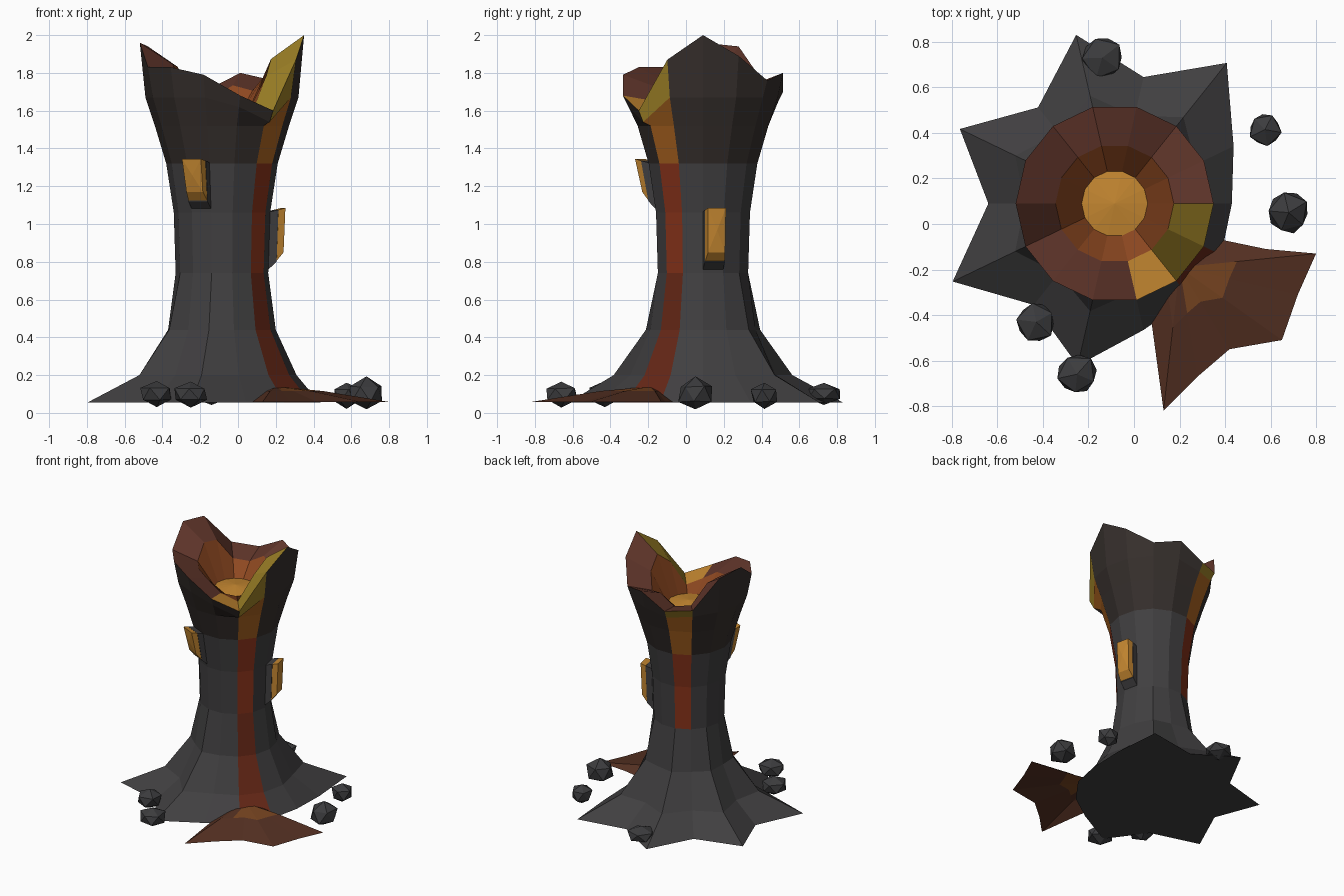
import bpy, bmesh, math, random
from mathutils import Vector

if "Cube" in bpy.data.objects:
    bpy.data.objects.remove(bpy.data.objects["Cube"])

random.seed(4)
N = 14
CX, CY = -0.085, 0.09

def mat(name, r, g, b):
    m = bpy.data.materials.new(name)
    m.diffuse_color = (r, g, b, 1)
    m.use_nodes = True
    m.node_tree.nodes["Principled BSDF"].inputs["Base Color"].default_value = m.diffuse_color
    return m

STONE = mat("stone", .052, .05, .052)
CHAR = mat("charred_stone", .036, .028, .025)
ROCK = mat("rock", .045, .045, .048)
BROWN = mat("crust_brown", .12, .037, .024)
RUST = mat("hot_rust", .27, .065, .015)
RED = mat("lava_red", .24, .032, .01)
DEEP = mat("lava_deep_red", .13, .02, .008)
ORANGE = mat("lava_orange", .42, .13, .015)
AMBER = mat("lava_amber", .55, .24, .03)
OLIVE = mat("lava_yellow", .34, .22, .02)
POOLC = mat("pool_brown", .09, .03, .016)
POOLH = mat("pool_orange", .19, .06, .015)

def pt(i, r, z):
    a = 2 * math.pi * (i % N) / N
    return Vector((CX + r * math.cos(a), CY + r * math.sin(a), z))

def make(name, verts, faces, mats, recalc=True):
    used = list(dict.fromkeys(mats))
    me = bpy.data.meshes.new(name)
    me.from_pydata([tuple(v) for v in verts], [], faces)
    for m in used:
        me.materials.append(m)
    for p, m in zip(me.polygons, mats):
        p.material_index = used.index(m)
    if recalc:
        bm = bmesh.new()
        bm.from_mesh(me)
        bmesh.ops.recalc_face_normals(bm, faces=bm.faces)
        bm.to_mesh(me)
        bm.free()
    ob = bpy.data.objects.new(name, me)
    bpy.context.collection.objects.link(ob)
    return ob

# Volcano tower: star foot, waist, flared jagged rim, then crater walls inside
foot = [.515, .58, .79, .57, .76, .54, .755, .555, .79, .57, .73, .57, .53, .52]
rim = [2.0, 1.89, 1.76, 1.80, 1.70, 1.72, 1.94, 1.96, 1.83, 1.83, 1.79, 1.68, 1.60, 1.87]
skirt = [.395 + (.09 if i in (2, 4, 6, 8, 10) else 0) for i in range(N)]
FLOOR = 1.58
rings = [[pt(i, foot[i], .055) for i in range(N)],
         [pt(i, skirt[i], .2) for i in range(N)],
         [pt(i, .285 + (.025 if skirt[i] > .4 else 0), .44) for i in range(N)]]
body = [(.245, .74), (.255, 1.06), (.295, 1.32), (.355, 1.52), (.405, 1.67)]
for r, z in body:
    rings.append([pt(i, r, min(z, rim[i] - .06)) for i in range(N)])
rings.append([pt(i, .435, rim[i]) for i in range(N)])
rings.append([pt(i, .26, FLOOR + .7 * (rim[i] - FLOOR)) for i in range(N)])
rings.append([pt(i, .145, FLOOR) for i in range(N)])

stream = [DEEP, DEEP, DEEP, RED, RED, ORANGE, ORANGE, OLIVE]
verts = [v for ring in rings for v in ring]
faces, mats = [], []
for k in range(len(rings) - 1):
    for i in range(N):
        j = (i + 1) % N
        faces.append((k * N + i, k * N + j, (k + 1) * N + j, (k + 1) * N + i))
        if k < 8:
            m = CHAR if k > 4 else STONE
            if i == 12 or (i == 4 and k >= 3):
                m = stream[k]
        elif k == 8:
            m = AMBER if i == 11 else OLIVE if i in (12, 13) else BROWN
        else:
            m = RUST
        mats.append(m)
last = (len(rings) - 1) * N
verts += [Vector((CX, CY, FLOOR + .02)), Vector((CX, CY, .055))]
for i in range(N):
    j = (i + 1) % N
    faces += [(last + i, last + j, len(verts) - 2), (j, i, len(verts) - 1)]
    mats += [AMBER, STONE]
make("volcano_tower", verts, faces, mats)

# Glowing vents: stone frame pushed out of one wall panel, with a lava slab on it
def vent(name, i, r0, z0, r1, z1):
    out = (pt(i, 1, 0) + pt(i + 1, 1, 0)) / 2 - Vector((CX, CY, 0))
    out.normalize()
    base = [pt(i, r0, z0), pt(i + 1, r0, z0), pt(i + 1, r1, z1), pt(i, r1, z1)]
    mid = sum(base, Vector()) / 4
    def layer(push, rise_low, rise_top, s):
        res = []
        for k, p in enumerate(base):
            q = p + out * push
            side = (p - mid).dot(Vector((-out.y, out.x, 0)))
            q += Vector((-out.y, out.x, 0)) * side * (s - 1)
            q.z += rise_low if k < 2 else rise_top
            res.append(q)
        return res
    def block(nm, a, b, m):
        c = sum(b, Vector()) / 4 + out * .008
        f = [(0, 1, 2, 3)] + [(k, (k + 1) % 4, (k + 1) % 4 + 4, k + 4) for k in range(4)]
        f += [(k + 4, (k + 1) % 4 + 4, 8) for k in range(4)]
        make(nm, a + b + [c], f, [m] * len(f))
    a, b, c = layer(-.02, 0, 0, 1), layer(.045, .06, .015, 1), layer(.085, .11, .025, .85)
    block(name + "_frame", a, b, STONE)
    block(name + "_glow", layer(.046, .065, .015, .97), c, AMBER)

vent("front_vent", 9, .255, 1.06, .295, 1.32)
vent("right_vent", 0, .245, .74, .255, 1.06)

# Lava pool: fan spreading from the foot of the front stream
edge = [(.07, -.38), (.13, -.82), (.28, -.67), (.42, -.55), (.65, -.51),
        (.72, -.31), (.80, -.13), (.58, -.11), (.34, -.06)]
inner = Vector((.20, -.19, .14))
n = len(edge)
pv = [Vector((x, y, .058)) for x, y in edge]
pv += [inner.lerp(v, .42) + Vector((0, 0, .01)) for v in pv] + [inner]
pf, pm = [], []
for k in range(n - 1):
    pf += [(k, k + 1, n + k + 1, n + k), (n + k, n + k + 1, 2 * n)]
    pm += [POOLC, POOLH if 1 < k < 6 else POOLC]
make("lava_pool", pv, pf, pm)

# Loose rocks around the foot
for k, (x, y, z, r, h) in enumerate([(.575, .415, .09, .08, .075), (.68, .05, .10, .10, .09),
                                     (-.43, -.43, .10, .095, .07), (-.25, -.66, .10, .10, .07),
                                     (-.14, .73, .10, .105, .06)]):
    bpy.ops.mesh.primitive_ico_sphere_add(subdivisions=1, radius=1, location=(x, y, z))
    ob = bpy.context.object
    ob.name = "rock_%d" % (k + 1)
    for v in ob.data.vertices:
        v.co *= random.uniform(.88, 1.06)
        v.co = Vector((v.co.x * r, v.co.y * r, v.co.z * h))
    ob.rotation_euler.z = random.uniform(0, 6.28)
    ob.data.materials.append(ROCK)
